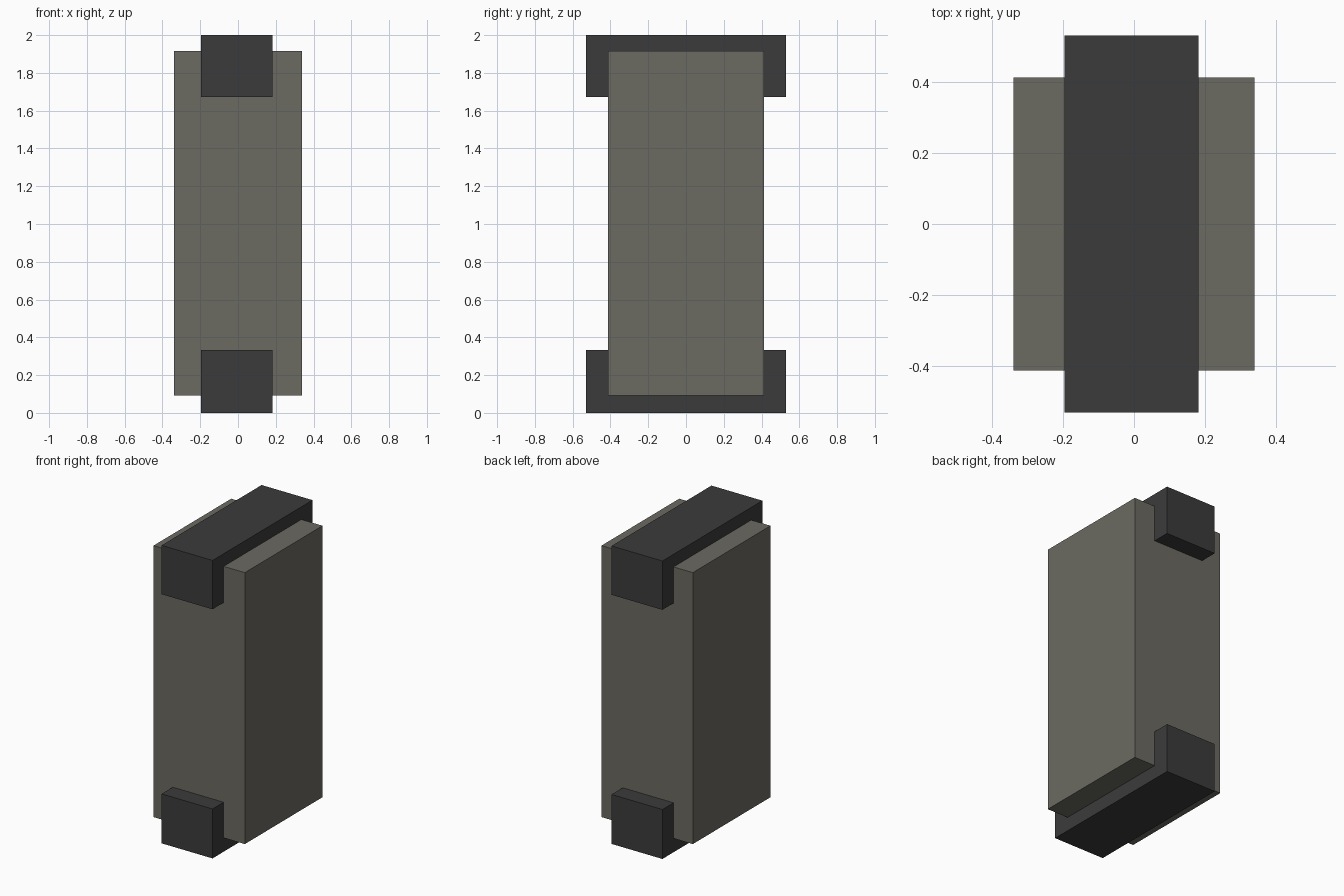
import bpy

if "Cube" in bpy.data.objects:
    bpy.data.objects.remove(bpy.data.objects["Cube"])


def material(name, color):
    m = bpy.data.materials.new(name)
    m.diffuse_color = (*color, 1.0)
    m.use_nodes = True
    m.node_tree.nodes["Principled BSDF"].inputs["Base Color"].default_value = m.diffuse_color
    return m


def box(name, lo, hi, mat):
    """Axis-aligned box between two opposite corners."""
    centre = [(a + b) / 2 for a, b in zip(lo, hi)]
    bpy.ops.mesh.primitive_cube_add(size=1, location=centre)
    ob = bpy.context.object
    ob.name = name
    ob.scale = [b - a for a, b in zip(lo, hi)]
    bpy.ops.object.transform_apply(location=False, rotation=False, scale=True)
    ob.data.materials.append(mat)
    return ob


olive_grey = material("olive grey", (0.147, 0.144, 0.120))
charcoal = material("charcoal", (0.044, 0.044, 0.044))

# Main slab
box("body", (-0.339, -0.412, 0.093), (0.339, 0.412, 1.915), olive_grey)

# End clamps wrapping the slab at bottom and top
for name, z0, z1 in (("bottom_clamp", 0.0, 0.332), ("top_clamp", 1.672, 2.0)):
    box(name, (-0.196, -0.53, z0), (0.182, 0.53, z1), charcoal)
